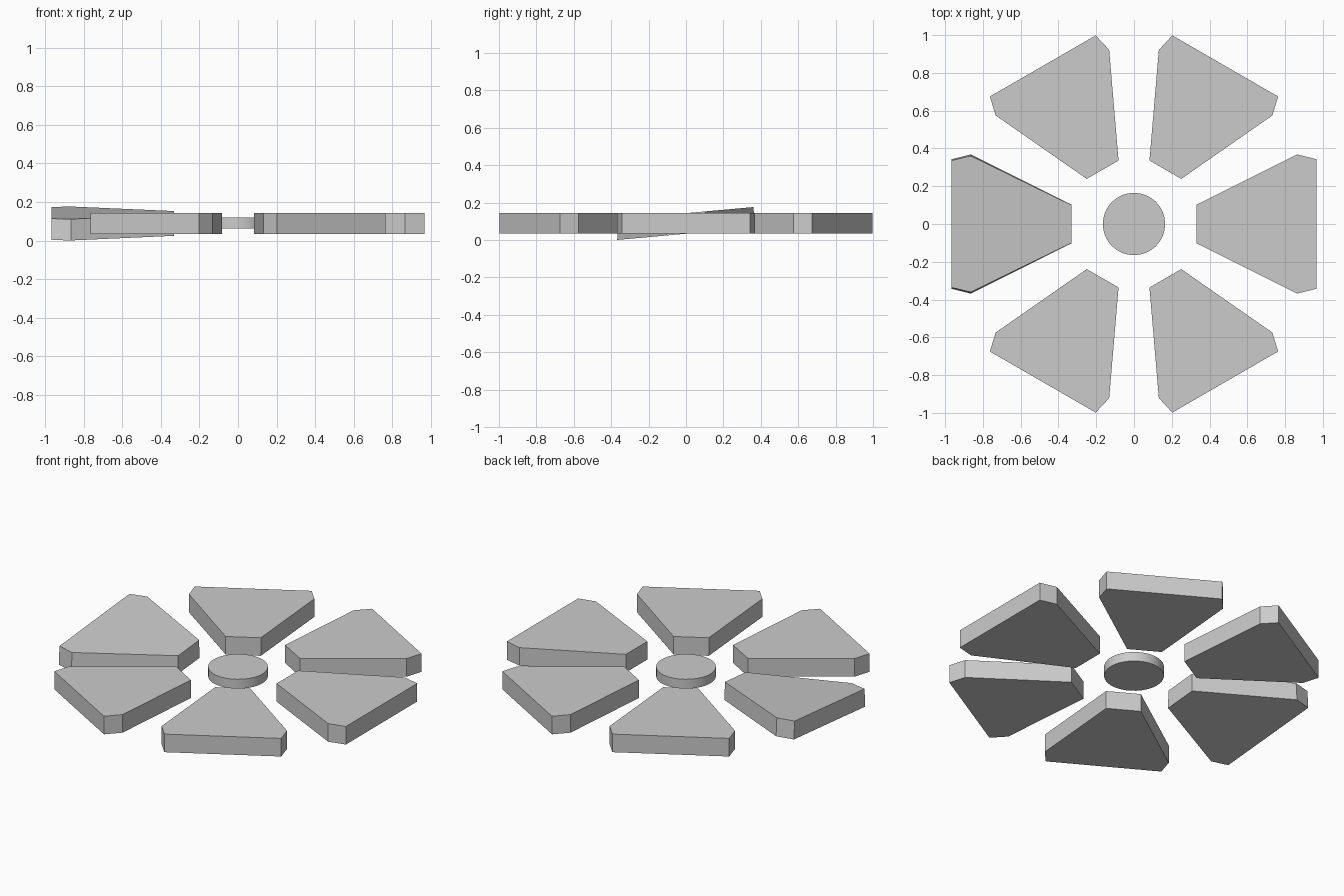
import bpy, bmesh
from math import cos, sin, radians

if "Cube" in bpy.data.objects:
    bpy.data.objects.remove(bpy.data.objects["Cube"])

# Half outline of a wedge: (distance from centre, half width)
HALF = [(0.332, 0.103), (0.864, 0.368), (0.966, 0.343)]
Z0, Z1 = 0.034, 0.144


def wedge(name, angle, width=1.0, slope=0.0, top_width=1.0):
    """Hexagonal wedge plate, turned about the centre and optionally tilted along y."""
    outline = [(r, -w) for r, w in HALF] + [(r, w) for r, w in reversed(HALF)]
    c, s = cos(radians(angle)), sin(radians(angle))
    bm = bmesh.new()
    rings = []
    for z, k in ((Z0, width), (Z1, width * top_width)):
        ring = []
        for r, w in outline:
            x, y = r * c - w * k * s, r * s + w * k * c
            ring.append(bm.verts.new((x, y, z + slope * y)))
        rings.append(ring)
    low, high = rings
    bm.faces.new(low[::-1])
    bm.faces.new(high)
    n = len(low)
    for i in range(n):
        j = (i + 1) % n
        bm.faces.new((low[i], low[j], high[j], high[i]))
    mesh = bpy.data.meshes.new(name)
    bm.to_mesh(mesh)
    bm.free()
    bpy.context.collection.objects.link(bpy.data.objects.new(name, mesh))


# Right wedge and four slightly narrower diagonal wedges
wedge("wedge_right", 0)
for label, a in (("back_right", 60), ("back_left", 120), ("front_left", 240), ("front_right", 300)):
    wedge("wedge_" + label, a, width=0.943)

# Left wedge, tilted so its back edge is raised
wedge("wedge_left", 180, slope=0.09, top_width=0.98)

# Central disc
bpy.ops.mesh.primitive_cylinder_add(vertices=32, radius=0.165, depth=0.057, location=(0, 0, 0.09))
bpy.context.object.name = "centre_disc"
bpy.ops.object.shade_smooth_by_angle()
